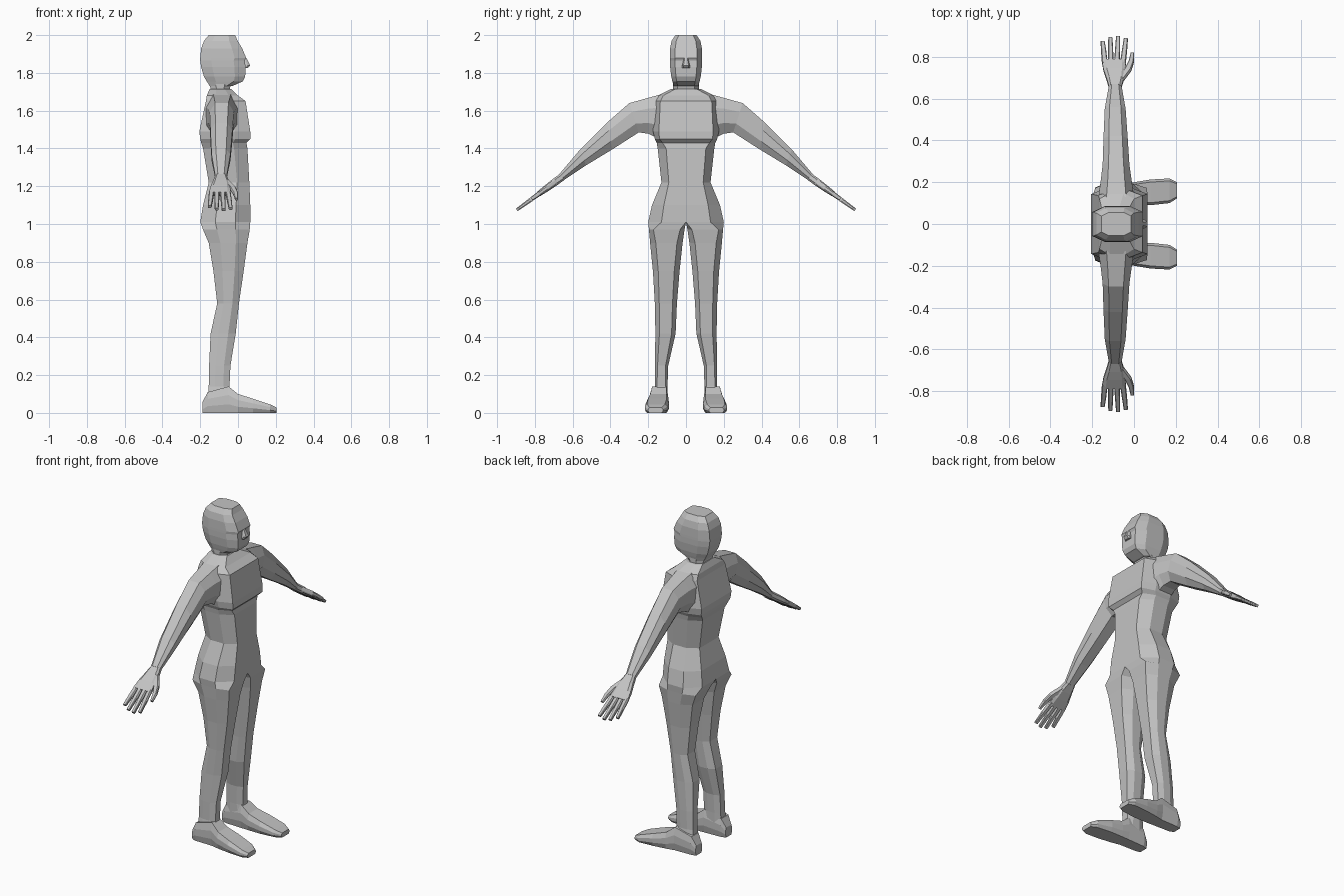
import bpy
import bmesh
from mathutils import Vector as V

skin = bpy.data.materials.new("plain grey")
skin.diffuse_color = (0.55, 0.55, 0.55, 1)


def ring(c, u, v, ku, kv):
    """Eight-sided section around c with half-axes u and v."""
    c, u, v = V(c), V(u), V(v)
    pairs = [(1, kv), (ku, 1), (-ku, 1), (-1, kv), (-1, -kv), (-ku, -1), (ku, -1), (1, -kv)]
    return [c + u * a + v * b for a, b in pairs]


def flat(z, x0, x1, y0, y1, ku=0.4, kv=0.65):
    """Horizontal section between the given limits."""
    return ring(((x0 + x1) / 2, (y0 + y1) / 2, z), ((x1 - x0) / 2, 0, 0),
                (0, (y1 - y0) / 2, 0), ku, kv)


def loft(name, rings, cap_start=True, cap_end=True, mirror=False):
    bm = bmesh.new()
    rows = [[bm.verts.new(p) for p in r] for r in rings]
    for a, b in zip(rows, rows[1:]):
        n = len(a)
        for i in range(n):
            j = (i + 1) % n
            bm.faces.new((a[i], a[j], b[j], b[i]))
    if cap_start:
        bm.faces.new(rows[0][::-1])
    if cap_end:
        bm.faces.new(rows[-1])
    bmesh.ops.recalc_face_normals(bm, faces=bm.faces)
    # open lofts may be recalculated inward, so check the signed volume
    if bm.calc_volume(signed=True) < 0:
        bmesh.ops.reverse_faces(bm, faces=bm.faces)
    me = bpy.data.meshes.new(name)
    bm.to_mesh(me)
    bm.free()
    me.materials.append(skin)
    ob = bpy.data.objects.new(name, me)
    bpy.context.collection.objects.link(ob)
    if mirror:
        m = ob.modifiers.new("mirror", 'MIRROR')
        m.use_axis = (False, True, False)
    return ob


# Torso: hips, waist, chest step and sloping shoulders
torso = [(1.01, -.20, .065, .20, .65), (1.10, -.185, .065, .18, .65),
         (1.22, -.155, .06, .13, .7), (1.40, -.185, .05, .15, .7),
         (1.43, -.195, .045, .155, .8), (1.45, -.20, .065, .165, .85),
         (1.49, -.205, .065, .175, .82), (1.65, -.17, .04, .16, .85),
         (1.68, -.165, .0, .15, .8), (1.715, -.15, -.035, .08, .7)]
loft("torso", [flat(z, a, b, -w, w, .4, k) for z, a, b, w, k in torso], cap_start=False)

# Neck
loft("neck", [flat(1.67, -.155, -.03, -.08, .08), flat(1.71, -.145, -.045, -.068, .068),
              flat(1.75, -.15, -.035, -.068, .068)], False, False)

# Head: jaw, chin, mouth, brow and crown
head = [(1.73, -.15, -.03, .065), (1.755, -.165, .025, .072), (1.78, -.18, .038, .078),
        (1.83, -.195, .04, .084), (1.865, -.20, .036, .085), (1.88, -.20, .043, .085),
        (1.93, -.195, .022, .084), (1.97, -.18, -.002, .076), (2.0, -.155, -.015, .056)]
loft("head", [flat(z, a, b, -w, w, .5, .68) for z, a, b, w in head])

# Nose wedge
loft("nose", [flat(1.825, .02, .052, -.022, .022), flat(1.84, .02, .064, -.02, .02),
              flat(1.88, .02, .044, -.01, .01)])

# Legs: hip, thigh, knee, calf, ankle
leg = [(1.01, -.20, .065, 0, .20, .98), (.97, -.185, .062, .008, .196, .75),
       (.90, -.155, .05, .018, .19, .65), (.75, -.13, .03, .034, .175, .6),
       (.58, -.11, .005, .048, .165, .6), (.42, -.145, -.012, .055, .162, .6),
       (.25, -.153, -.04, .094, .165, .6), (.14, -.155, -.045, .098, .165, .65),
       (.08, -.16, -.03, .098, .175, .65)]
leg_rings = [flat(z, a, b, c, d, .4, k) for z, a, b, c, d, k in leg]
# top section meets the hip outline outside and the centre line inside
for p in leg_rings[0]:
    if p.y > .1:
        p.y = .13 if abs(p.x + .0675) > .1 else .20
    else:
        p.y = 0
loft("leg", leg_rings, cap_start=False, cap_end=False, mirror=True)

# Feet: heel to toe with flat soles
foot = [(-.187, .06, .112, .175), (-.16, .11, .1, .185), (-.05, .14, .095, .188),
        (.0, .10, .092, .2), (.08, .075, .09, .213), (.17, .045, .1, .218),
        (.205, .028, .122, .2)]
loft("foot", [ring((x, (a + b) / 2, h / 2), (0, 0, h / 2), (0, (b - a) / 2, 0), .35, .8)
              for x, h, a, b in foot], mirror=True)

# Arms: upper and lower outline points with front and back limits
arm = [(.13, 1.687, .14, 1.45, -.17, .0), (.20, 1.668, .20, 1.478, -.16, -.01),
       (.30, 1.64, .25, 1.485, -.15, -.022), (.42, 1.535, .39, 1.395, -.146, -.03),
       (.56, 1.395, .53, 1.31, -.14, -.04), (.67, 1.265, .65, 1.23, -.12, -.06)]
loft("arm", [ring(((a + b) / 2, (yt + yb) / 2, (zt + zb) / 2), (0, (yt - yb) / 2, (zt - zb) / 2),
                  ((b - a) / 2, 0, 0), .4, .55) for yt, zt, yb, zb, a, b in arm],
     cap_start=False, mirror=True)

# Hands lie along a downward slope from the wrist
wrist = V((0, .655, 1.25))
along = V((0, .81, -.59))
thick = V((0, .59, .81))


def digit(name, stations):
    """Stations: distance along the hand, centre x, half width, half thickness."""
    loft(name, [ring(wrist + along * s + V((x, 0, 0)), thick * t, (w, 0, 0), .5, .7)
                for s, x, w, t in stations], mirror=True)


digit("palm", [(0, -.09, .03, .02), (.05, -.09, .042, .02), (.10, -.094, .052, .018),
               (.155, -.096, .058, .014)])
for i, tip in enumerate((.268, .29, .297, .285)):
    base_x, tip_x = -.14 + i * .029, -.15 + i * .037
    digit("finger_%d" % (i + 1), [(.14, base_x, .0135, .013),
                                  (.21, (base_x + tip_x) / 2, .0125, .011),
                                  (tip, tip_x, .01, .008)])
digit("thumb", [(.035, -.07, .018, .014), (.10, -.03, .017, .014),
                (.15, -.013, .013, .011), (.20, -.008, .008, .008)])
